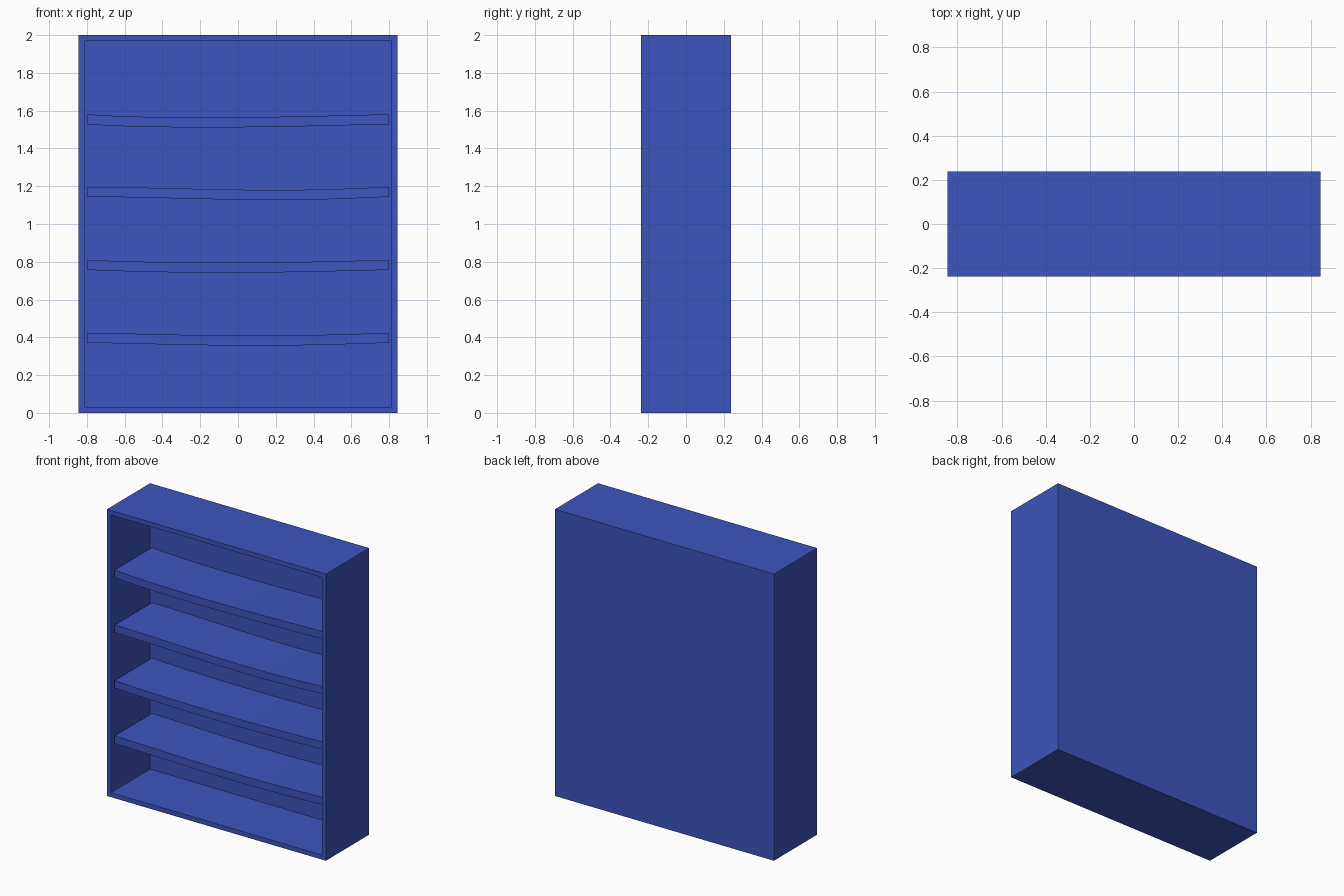
import bpy
import bmesh
import math

if "Cube" in bpy.data.objects:
    bpy.data.objects.remove(bpy.data.objects["Cube"], do_unlink=True)

WIDTH, DEPTH, HEIGHT = 1.69, 0.475, 2.0
WALL = 0.045
RECESS = 0.02
THICK = 0.053
INNER = WIDTH / 2 - WALL
BACK = DEPTH / 2 - WALL

# Paint
blue = bpy.data.materials.new("blue paint")
blue.use_nodes = True
colour = (0.046, 0.09, 0.51, 1)
blue.diffuse_color = colour
blue.node_tree.nodes["Principled BSDF"].inputs["Base Color"].default_value = colour


def add_object(name, bm):
    bmesh.ops.recalc_face_normals(bm, faces=bm.faces)
    mesh = bpy.data.meshes.new(name)
    bm.to_mesh(mesh)
    bm.free()
    mesh.materials.append(blue)
    obj = bpy.data.objects.new(name, mesh)
    bpy.context.collection.objects.link(obj)
    return obj


# Cabinet: a box whose front face is inset and pushed back
bm = bmesh.new()
bmesh.ops.create_cube(bm, size=1)
for v in bm.verts:
    v.co = (v.co.x * WIDTH, v.co.y * DEPTH, (v.co.z + 0.5) * HEIGHT)
bm.normal_update()
front = min(bm.faces, key=lambda f: f.calc_center_median().y)
bmesh.ops.inset_region(bm, faces=[front], thickness=WALL)
pushed = bmesh.ops.extrude_discrete_faces(bm, faces=[front])["faces"][0]
bmesh.ops.translate(bm, verts=pushed.verts, vec=(0, DEPTH - WALL, 0))
add_object("cabinet", bm)


def make_shelf(name, top, low_x, sag, steps=16):
    """Shelf whose ends sit at height top, sagging most at low_x."""
    power = math.log(0.5) / math.log((low_x + INNER) / (2 * INNER))
    upper, lower = [], []
    for i in range(steps + 1):
        t = i / steps
        x = -INNER + 2 * INNER * t
        z = top - sag * math.sin(math.pi * t ** power)
        upper.append((x, z))
        lower.append((x, z - THICK))
    bm = bmesh.new()
    outline = [bm.verts.new((x, RECESS - DEPTH / 2, z)) for x, z in upper + lower[::-1]]
    face = bm.faces.new(outline)
    result = bmesh.ops.extrude_face_region(bm, geom=[face])["geom"]
    moved = [g for g in result if isinstance(g, bmesh.types.BMVert)]
    bmesh.ops.translate(bm, verts=moved, vec=(0, BACK + DEPTH / 2 - RECESS, 0))
    shelf = add_object(name, bm)
    bpy.ops.object.select_all(action="DESELECT")
    shelf.select_set(True)
    bpy.context.view_layer.objects.active = shelf
    bpy.ops.object.shade_smooth_by_angle(angle=math.radians(30))


# Sagging shelves, from the lowest up: height, lowest point, sag
shelves = [(0.424, 0.1, 0.015), (0.81, -0.07, 0.015),
           (1.197, 0.2, 0.017), (1.581, -0.17, 0.017)]
for number, (top, low_x, sag) in enumerate(shelves, 1):
    make_shelf(f"shelf_{number}", top, low_x, sag)
